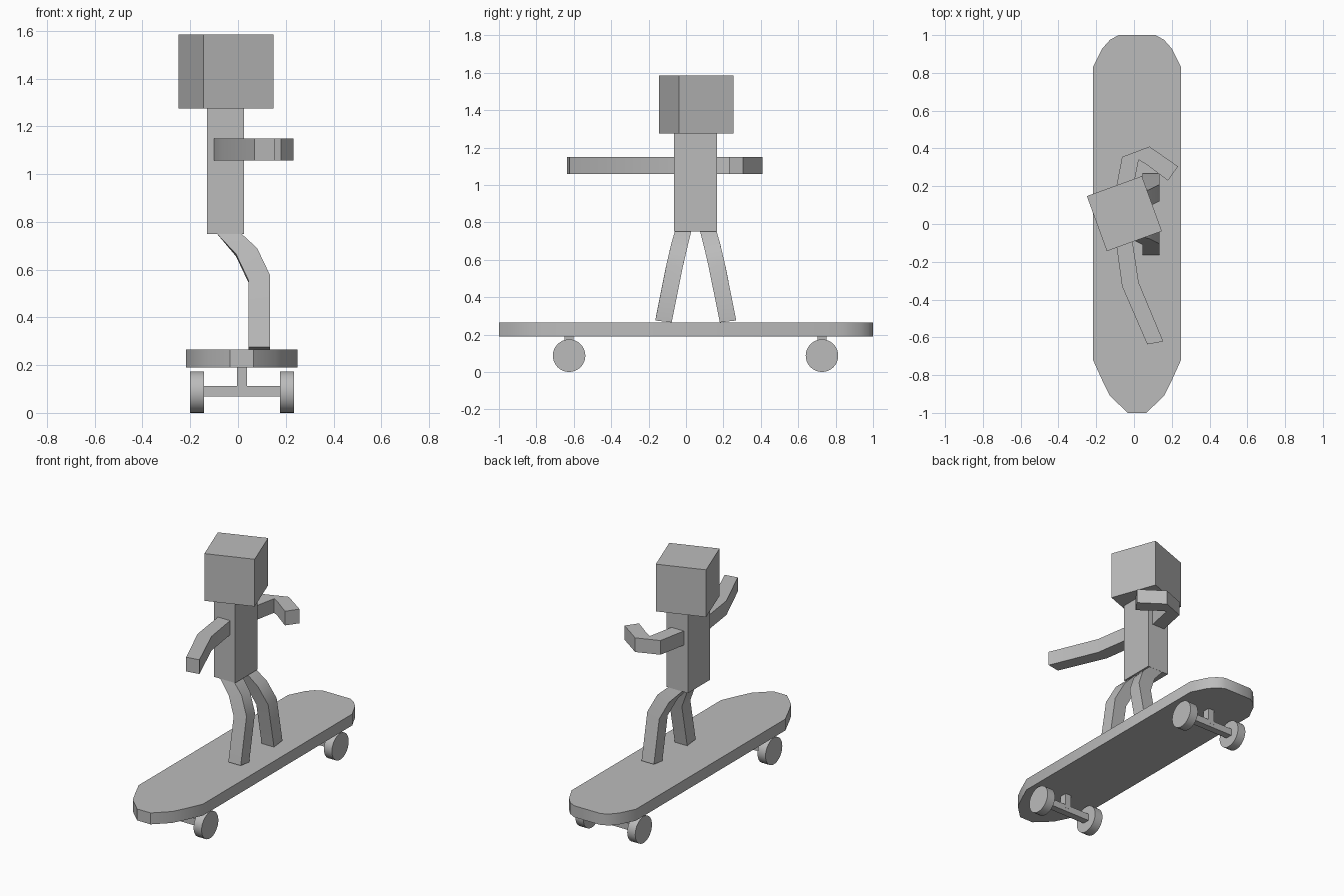
import bpy, bmesh, math
from mathutils import Matrix

cube = bpy.data.objects.get("Cube")
if cube:
    bpy.data.objects.remove(cube)

grey = bpy.data.materials.new("plain grey")
grey.use_nodes = True
COLOUR = (0.5, 0.5, 0.5, 1)
grey.diffuse_color = COLOUR
grey.node_tree.nodes["Principled BSDF"].inputs["Base Color"].default_value = COLOUR


def finish(name, bm):
    bmesh.ops.recalc_face_normals(bm, faces=bm.faces)
    mesh = bpy.data.meshes.new(name)
    bm.to_mesh(mesh)
    bm.free()
    mesh.materials.append(grey)
    obj = bpy.data.objects.new(name, mesh)
    bpy.context.collection.objects.link(obj)
    bpy.ops.object.select_all(action='DESELECT')
    obj.select_set(True)
    bpy.context.view_layer.objects.active = obj
    bpy.ops.object.shade_smooth_by_angle(angle=math.radians(30))
    return obj


def box(name, x, y, z, turn=0):
    """Box from (min, max) ranges, turned about its own vertical axis."""
    bm = bmesh.new()
    bmesh.ops.create_cube(bm, size=1)
    bm.transform(Matrix.Translation([sum(r) / 2 for r in (x, y, z)])
                 @ Matrix.Rotation(math.radians(turn), 4, 'Z')
                 @ Matrix.Diagonal([r[1] - r[0] for r in (x, y, z)] + [1]))
    return finish(name, bm)


def limb(name, rings):
    """Four-sided bent tube through a list of rings of four points."""
    bm = bmesh.new()
    loops = [[bm.verts.new(p) for p in ring] for ring in rings]
    for a, b in zip(loops, loops[1:]):
        for i in range(4):
            j = (i + 1) % 4
            bm.faces.new((a[i], a[j], b[j], b[i]))
    bm.faces.new(loops[0])
    bm.faces.new(loops[-1])
    return finish(name, bm)


# Deck: tapered outline, right half mirrored about the board's centre line
MID = 0.016
half = [(0.049, -1), (0.143, -0.91), (0.183, -0.83), (0.233, -0.72),
        (0.233, 0.83), (0.183, 0.93), (0.143, 0.975), (0.098, 1)]
outline = [(MID + x, y) for x, y in half] + [(MID - x, y) for x, y in reversed(half)]
bm = bmesh.new()
face = bm.faces.new([bm.verts.new((x, y, 0.19)) for x, y in outline])
top = bmesh.ops.extrude_face_region(bm, geom=[face])
bmesh.ops.translate(bm, vec=(0, 0, 0.075),
                    verts=[v for v in top["geom"] if isinstance(v, bmesh.types.BMVert)])
finish("deck", bm)

# Trucks and wheels
for end, y in (("front", -0.625), ("back", 0.727)):
    box(end + "_truck_post", (-0.005, 0.038), (y - 0.024, y + 0.024), (0.09, 0.19))
    box(end + "_axle", (-0.16, 0.19), (y - 0.023, y + 0.023), (0.068, 0.113))
    for side, x in (("right", -0.172), ("left", 0.205)):
        bm = bmesh.new()
        bmesh.ops.create_cone(bm, cap_ends=True, segments=32,
                              radius1=0.087, radius2=0.087, depth=0.058)
        bm.transform(Matrix.Translation((x, y, 0.087)) @ Matrix.Rotation(math.pi / 2, 4, 'Y'))
        finish(f"{end}_{side}_wheel", bm)

# Torso and turned head
box("torso", (-0.13, 0.025), (-0.065, 0.165), (0.75, 1.275))
box("head", (-0.206, 0.104), (-0.1, 0.21), (1.275, 1.585), turn=20)

# Arms: pairs of (outer, inner) points seen from above
arms = {
    "front_arm": [((-0.1, -0.065), (-0.012, -0.065)), ((-0.063, -0.33), (0.025, -0.31)),
                  ((0.07, -0.637), (0.155, -0.622))],
    "back_arm": [((-0.1, 0.165), (-0.01, 0.165)), ((-0.063, 0.355), (0.025, 0.34)),
                 ((0.082, 0.41), (0.075, 0.305)), ((0.233, 0.305), (0.18, 0.23))],
}
arms["back_arm"][2] = ((0.082, 0.41), (0.07, 0.312))
LOW, HIGH = 1.057, 1.15
for name, pairs in arms.items():
    limb(name, [[(*a, LOW), (*b, LOW), (*b, HIGH), (*a, HIGH)] for a, b in pairs])

# Legs: (rear, front) points of the bent side profile, splayed towards the feet
profile = [((-0.088, 0.75), (0.015, 0.75)), ((-0.008, 0.655), (0.08, 0.68)),
           ((0.045, 0.543), (0.135, 0.565)), ((0.045, 0.265), (0.135, 0.265))]
for name, centre, way in (("front_leg", -0.016, -1), ("back_leg", 0.12, 1)):
    rings = []
    for n, pair in enumerate(profile):
        (ax, az), (bx, bz) = pair
        lift = 0.01 if n else 0

        def point(x, z, edge):
            drop = 0.75 - z
            shift = 0.26 * drop - 0.1 * drop * (drop - 0.485)
            shift *= 0.83
            return (x, centre + way * (shift + edge * 0.044), z + (lift if edge > 0 else 0))

        rings.append([point(ax, az, -1), point(bx, bz, -1), point(bx, bz, 1), point(ax, az, 1)])
    limb(name, rings)
